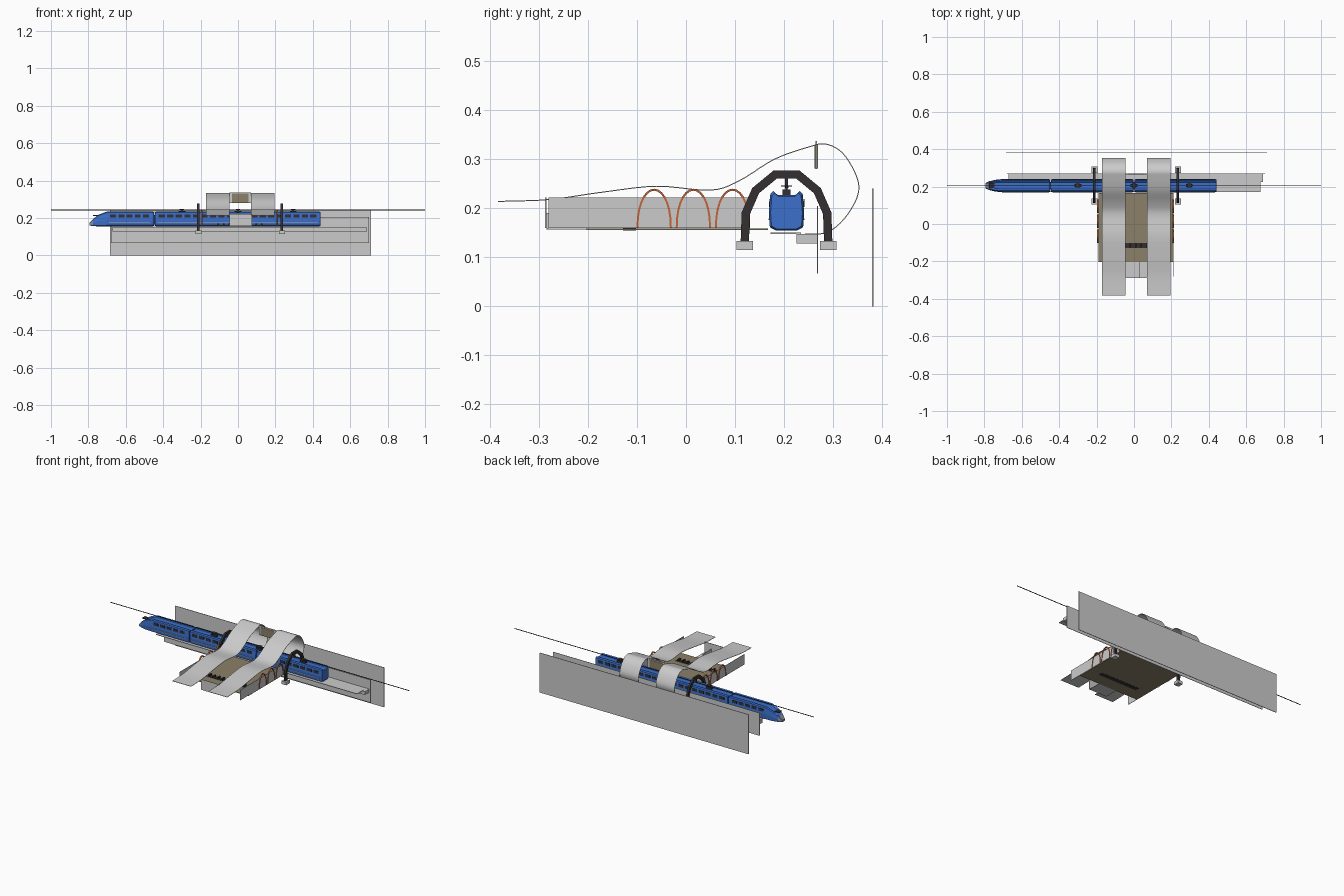
import bpy, bmesh, math
from mathutils import Vector

if "Cube" in bpy.data.objects:
    bpy.data.objects.remove(bpy.data.objects["Cube"])


def mat(name, r, g, b):
    m = bpy.data.materials.new(name)
    m.diffuse_color = (r, g, b, 1)
    m.use_nodes = True
    m.node_tree.nodes["Principled BSDF"].inputs["Base Color"].default_value = m.diffuse_color
    return m


GREY = mat("light grey", 0.60, 0.60, 0.60)
BLUE = mat("train blue", 0.045, 0.16, 0.60)
DARK = mat("charcoal", 0.035, 0.03, 0.032)
BROWN = mat("khaki brown", 0.26, 0.22, 0.14)
ORANGE = mat("burnt orange", 0.55, 0.13, 0.04)
TAN = mat("pale tan", 0.50, 0.45, 0.33)
NOSE = mat("blue grey", 0.22, 0.27, 0.36)


def make(name, bm, *mats):
    bmesh.ops.recalc_face_normals(bm, faces=bm.faces[:])
    me = bpy.data.meshes.new(name)
    bm.to_mesh(me)
    bm.free()
    ob = bpy.data.objects.new(name, me)
    bpy.context.collection.objects.link(ob)
    for m in mats:
        me.materials.append(m)
    return ob


def add_box(bm, x0, x1, y0, y1, z0, z1):
    r = bmesh.ops.create_cube(bm, size=1)
    for v in r["verts"]:
        v.co = ((x0 + x1) / 2 + v.co.x * (x1 - x0),
                (y0 + y1) / 2 + v.co.y * (y1 - y0),
                (z0 + z1) / 2 + v.co.z * (z1 - z0))


def box(name, m, *dims):
    bm = bmesh.new()
    add_box(bm, *dims)
    return make(name, bm, m)


def strip(name, m, pts, x0, x1, thick, smooth=False):
    """Band that follows a path in the y-z plane, spanning x0..x1."""
    bm = bmesh.new()
    P = [Vector(p) for p in pts]
    rings = []
    for i, p in enumerate(P):
        a = (p - P[i - 1]).normalized() if i else None
        b = (P[i + 1] - p).normalized() if i < len(P) - 1 else None
        t = ((a or b) + (b or a)).normalized()
        n = Vector((-t.y, t.x)) * thick / 2 / max(0.5, t.dot(a or b))
        rings.append([bm.verts.new((x, q.x, q.y)) for x, q in
                      ((x0, p + n), (x1, p + n), (x1, p - n), (x0, p - n))])
    for r, s in zip(rings, rings[1:]):
        for k in range(4):
            bm.faces.new((r[k], r[(k + 1) % 4], s[(k + 1) % 4], s[k]))
    bm.faces.new(rings[0])
    bm.faces.new(rings[-1])
    ob = make(name, bm, m)
    if smooth:
        bpy.context.view_layer.objects.active = ob
        ob.select_set(True)
        bpy.ops.object.shade_smooth_by_angle(angle=math.radians(35))
        ob.select_set(False)
    return ob


def spline(pts, n=5):
    """Catmull-Rom resampling."""
    P = [Vector(p) for p in pts]
    P = [2 * P[0] - P[1]] + P + [2 * P[-1] - P[-2]]
    out = []
    for i in range(1, len(P) - 2):
        a, b, c, d = P[i - 1:i + 3]
        for k in range(n):
            t = k / n
            out.append(0.5 * (2 * b + (c - a) * t + (2 * a - 5 * b + 4 * c - d) * t * t
                              + (3 * b - a - 3 * c + d) * t ** 3))
    return out + [P[-2]]


# Street-side screens, platform beam and track bed
box("back_screen", GREY, -0.685, 0.71, 0.379, 0.382, 0, 0.24)
box("inner_screen", GREY, -0.68, 0.70, 0.267, 0.269, 0.067, 0.205)
box("platform_beam", GREY, -0.67, 0.69, 0.225, 0.268, 0.128, 0.148)
box("track_bed", GREY, -0.67, 0.675, 0.172, 0.235, 0.148, 0.151)

# Overhead wire
box("overhead_wire", DARK, -1, 1, 0.2065, 0.2095, 0.2415, 0.2445)

# Station floor with gate row
box("station_floor", BROWN, -0.19, 0.21, -0.203, 0.167, 0.156, 0.159)
bm = bmesh.new()
add_box(bm, -0.12, 0.14, -0.128, -0.102, 0.155, 0.161)
for i in range(9):
    x = -0.11 + i * 0.029
    add_box(bm, x, x + 0.008, -0.126, -0.104, 0.16, 0.172)
make("gate_row", bm, DARK)

# Side walls and entrance
for side, x in (("left", -0.195), ("right", 0.21)):
    box(side + "_side_wall", GREY, x - 0.001, x + 0.001, -0.28, 0.13, 0.16, 0.222)
    # Arched balustrade
    for i in range(3):
        c = -0.065 + 0.08 * i
        arc = [(c - 0.034 * math.cos(math.pi * k / 14),
                0.16 + 0.078 * math.sin(math.pi * k / 14) ** 0.9) for k in range(15)]
        strip(side + "_balustrade_arch", ORANGE, arc, x - 0.004, x + 0.004, 0.004, True)
box("entrance_front", GREY, -0.045, 0.075, -0.288, -0.285, 0.16, 0.222)
box("entrance_step", GREY, -0.045, 0.075, -0.285, -0.203, 0.157, 0.16)
box("entrance_divider", GREY, 0.029, 0.031, -0.285, -0.203, 0.16, 0.19)

# Ribbon roofs
ribbon = spline([(-0.383, 0.214), (-0.278, 0.218), (-0.17, 0.233), (-0.06, 0.245),
                 (0.05, 0.237), (0.11, 0.257), (0.18, 0.30), (0.25, 0.325), (0.285, 0.331),
                 (0.32, 0.312), (0.348, 0.265), (0.351, 0.229), (0.33, 0.188),
                 (0.302, 0.159), (0.275, 0.148), (0.243, 0.148)])
for side, x0, x1 in (("left", -0.171, -0.046), ("right", 0.07, 0.196)):
    strip(side + "_ribbon_roof", GREY, ribbon, x0, x1, 0.002, True)

# Sign between the ribbons
box("sign_board", GREY, -0.046, 0.07, 0.264, 0.267, 0.28, 0.337)
for y0, y1 in ((0.262, 0.264), (0.267, 0.269)):
    box("sign_face", BROWN, -0.033, 0.057, y0, y1, 0.281, 0.33)

# Truss arches over the track, with feet
half = [(-0.085, 0.133), (-0.083, 0.19), (-0.063, 0.236), (-0.023, 0.269)]
path = [(0.205 + y, z) for y, z in half] + [(0.205 - y, z) for y, z in reversed(half)]
for x in (-0.212, 0.234):
    strip("track_arch", DARK, path, x - 0.006, x + 0.006, 0.017)
    box("arch_hanger", DARK, x - 0.004, x + 0.004, 0.202, 0.208, 0.24, 0.264)
    for s in (-1, 1):
        y = 0.205 + s * 0.085
        box("arch_foot", GREY, x - 0.016, x + 0.016, y - 0.017, y + 0.017, 0.115, 0.133)

# Train: cross-section (half width, height 0..1) lofted through stations
section = [(0.022, 0), (0.034, 0.08), (0.036, 0.45), (0.033, 0.93), (0.027, 1), (0.018, 0.9)]
section = section + [(-y, z) for y, z in reversed(section)]


def car(name, stations, nose_x=None):
    bm = bmesh.new()
    rings = []
    for x, w, z0, z1 in stations:
        rings.append([bm.verts.new((x, 0.205 + y * w, z0 + z * (z1 - z0))) for y, z in section])
    n = len(section)
    for r, s in zip(rings, rings[1:]):
        for k in range(n):
            bm.faces.new((r[k], r[(k + 1) % n], s[(k + 1) % n], s[k]))
    bm.faces.new(rings[0])
    bm.faces.new(rings[-1])
    for f in bm.faces:
        if nose_x is not None and f.calc_center_median().x < nose_x:
            f.material_index = 1
    make(name, bm, BLUE, NOSE)


def body(x0, x1):
    return [(x0, 0.9, 0.158, 0.231), (x0 + 0.008, 1, 0.155, 0.235),
            (x1 - 0.008, 1, 0.155, 0.235), (x1, 0.9, 0.158, 0.231)]


car("nose_car", [(-0.795, 0.4, 0.16, 0.172), (-0.775, 0.65, 0.157, 0.195),
                 (-0.745, 0.85, 0.155, 0.218), (-0.70, 1, 0.155, 0.235)]
    + body(-0.70, -0.449)[2:], -0.76)
car("middle_car", body(-0.443, -0.003))
car("rear_car", body(0.003, 0.44))
box("car_couplings", DARK, -0.46, 0.02, 0.185, 0.225, 0.165, 0.215)
strip("windscreen", DARK, [(0.192, 0.213), (0.218, 0.213)], -0.775, -0.745, 0.004)

# Train windows and trim lines on both sides
win, trim = bmesh.new(), bmesh.new()
for x0, x1 in ((-0.69, -0.47), (-0.43, -0.02), (0.02, 0.425)):
    count = round((x1 - x0) / 0.045)
    step = (x1 - x0) / count
    for s in (-1, 1):
        y = 0.205 + s * 0.0352
        for i in range(count):
            xa = x0 + i * step
            add_box(win, xa + 0.006, xa + step - 0.006, y - 0.001, y + 0.001, 0.203, 0.219)
        add_box(trim, x0, x1, y - 0.0015, y + 0.0015, 0.176, 0.179)
make("train_windows", win, DARK)
make("train_trim", trim, TAN)

# Pantographs
for x in (-0.30, 0.0, 0.295):
    bm = bmesh.new()
    add_box(bm, x - 0.018, x + 0.018, 0.197, 0.213, 0.226, 0.238)
    add_box(bm, x - 0.005, x + 0.005, 0.203, 0.207, 0.236, 0.246)
    add_box(bm, x - 0.012, x + 0.012, 0.194, 0.216, 0.244, 0.247)
    make("pantograph", bm, DARK)
